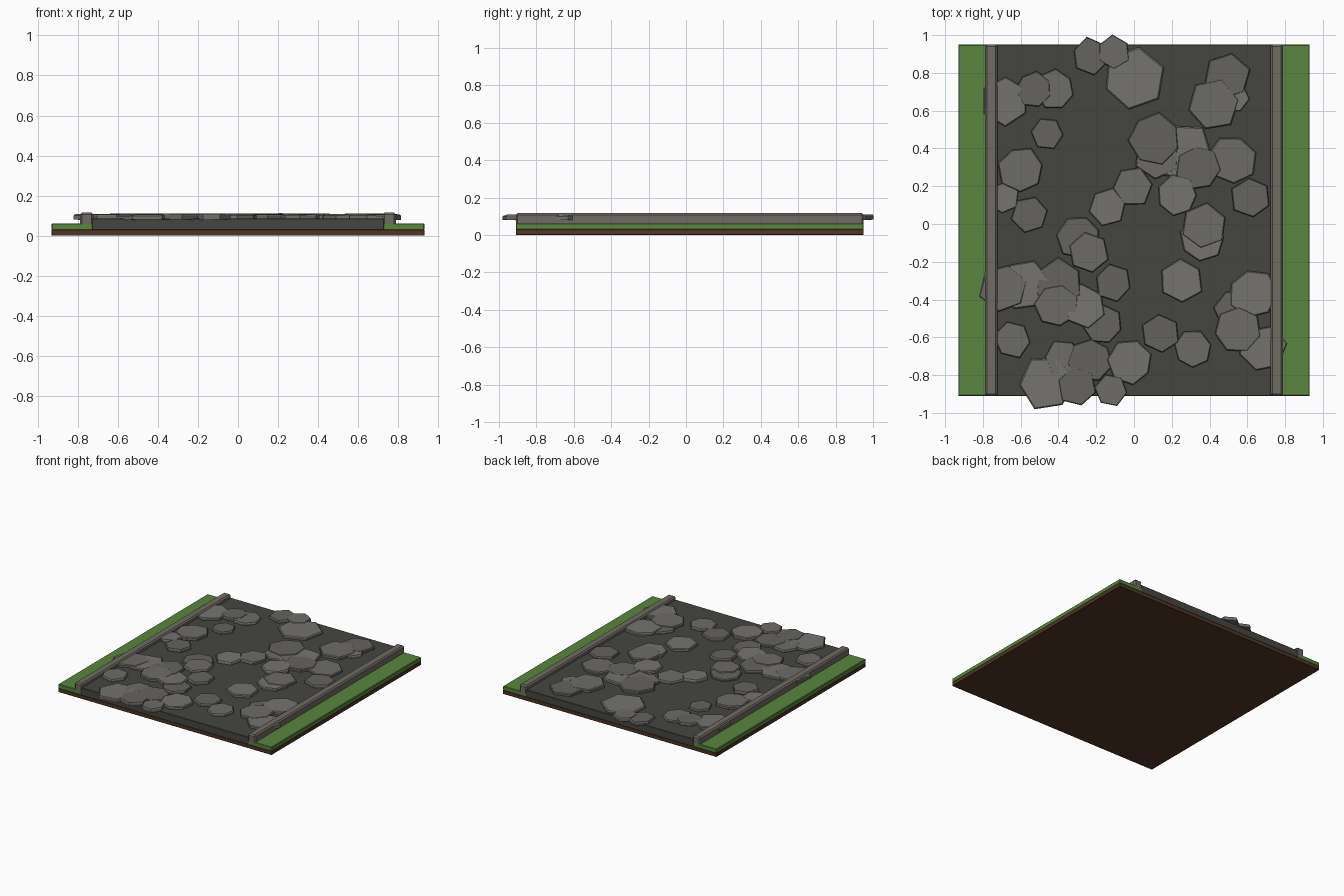
import bpy, bmesh, math, random

if "Cube" in bpy.data.objects:
    bpy.data.objects.remove(bpy.data.objects["Cube"])

random.seed(7)
Y0, Y1 = -0.91, 0.95


def material(name, rgb):
    m = bpy.data.materials.new(name)
    m.diffuse_color = (*rgb, 1)
    m.use_nodes = True
    m.node_tree.nodes["Principled BSDF"].inputs["Base Color"].default_value = m.diffuse_color
    return m


soil_mat = material("soil", (0.085, 0.035, 0.018))
grass_mat = material("grass", (0.10, 0.24, 0.05))
road_mat = material("road", (0.06, 0.06, 0.052))
curb_mat = material("curb", (0.16, 0.145, 0.125))
stone_mats = [material(f"stone_{i}", (g, g * 0.96, g * 0.88))
              for i, g in enumerate((0.13, 0.155, 0.18))]


def add_object(name, bm, mat):
    bmesh.ops.recalc_face_normals(bm, faces=bm.faces)
    mesh = bpy.data.meshes.new(name)
    bm.to_mesh(mesh)
    bm.free()
    mesh.materials.append(mat)
    ob = bpy.data.objects.new(name, mesh)
    bpy.context.collection.objects.link(ob)
    return ob


def slab(name, x0, x1, z0, z1, mat, bevel):
    bm = bmesh.new()
    bmesh.ops.create_cube(bm, size=1)
    for v in bm.verts:
        v.co = (x1 if v.co.x > 0 else x0,
                Y1 if v.co.y > 0 else Y0,
                z1 if v.co.z > 0 else z0)
    ob = add_object(name, bm, mat)
    mod = ob.modifiers.new("bevel", "BEVEL")
    mod.width, mod.segments = bevel, 1
    return ob


def stone(name, x, y, r, mat):
    # Irregular cobble: straight side, chamfered rim, slightly tilted top
    sides = random.choice((6, 6, 7))
    turn = random.uniform(0, math.tau)
    radii = [r * random.uniform(0.92, 1.06) for _ in range(sides)]
    top = random.uniform(0.104, 0.110)
    tilt_x, tilt_y = (random.uniform(-0.02, 0.02) for _ in range(2))
    bm = bmesh.new()
    rings = []
    for z, scale in ((0.08, 1.0), (top - 0.007, 1.0), (top, 0.95)):
        ring = []
        for i, q in enumerate(radii):
            a = turn + math.tau * i / sides
            dx, dy = q * scale * math.cos(a), q * scale * math.sin(a)
            ring.append(bm.verts.new((x + dx, y + dy, z + tilt_x * dx + tilt_y * dy)))
        rings.append(ring)
    for low, high in zip(rings, rings[1:]):
        for i in range(sides):
            j = (i + 1) % sides
            bm.faces.new((low[i], low[j], high[j], high[i]))
    bm.faces.new(rings[0])
    bm.faces.new(rings[-1])
    add_object(name, bm, mat)


# Ground layers and road bed
slab("soil_base", -0.93, 0.93, 0.0, 0.03, soil_mat, 0.002)
slab("road_bed", -0.73, 0.73, 0.028, 0.087, road_mat, 0.003)

# Grass verges and curbs on both sides
for side, s in (("left", -1), ("right", 1)):
    slab(f"grass_{side}", *sorted((s * 0.725, s * 0.93)), 0.028, 0.062, grass_mat, 0.004)
    slab(f"curb_{side}", *sorted((s * 0.722, s * 0.788)), 0.03, 0.116, curb_mat, 0.01)

# Scattered cobbles: x, y, radius
cobbles = [
    (-.23, .89, .10), (-.11, .91, .09), (0, .77, .17), (.49, .78, .13),
    (.42, .63, .14), (.53, .67, .08), (-.53, .71, .10), (-.42, .71, .11),
    (-.68, .65, .13), (-.46, .48, .09), (-.60, .29, .12), (-.69, .14, .09),
    (-.55, .05, .10), (-.01, .20, .11), (-.14, .09, .10), (.11, .45, .14),
    (.12, .36, .13), (.26, .38, .16), (.34, .30, .12), (.52, .34, .13),
    (.23, .15, .11), (.62, .14, .11), (.37, -.01, .12), (.36, -.08, .12),
    (-.29, -.07, .12), (-.24, -.15, .11), (.25, -.30, .12), (-.11, -.31, .10),
    (-.69, -.34, .13), (-.58, -.32, .14), (-.40, -.31, .13), (-.41, -.43, .12),
    (-.26, -.44, .12), (-.17, -.53, .11), (-.64, -.61, .10), (.63, -.37, .13),
    (.53, -.45, .11), (.55, -.56, .13), (.68, -.66, .13), (.14, -.58, .11),
    (.31, -.66, .10), (-.02, -.73, .12), (-.23, -.72, .12), (-.38, -.71, .10),
    (-.46, -.84, .15), (-.30, -.86, .11), (-.12, -.88, .09),
]
for i, (x, y, r) in enumerate(cobbles):
    stone(f"cobble_{i + 1}", x, y, r, stone_mats[i % 3])
